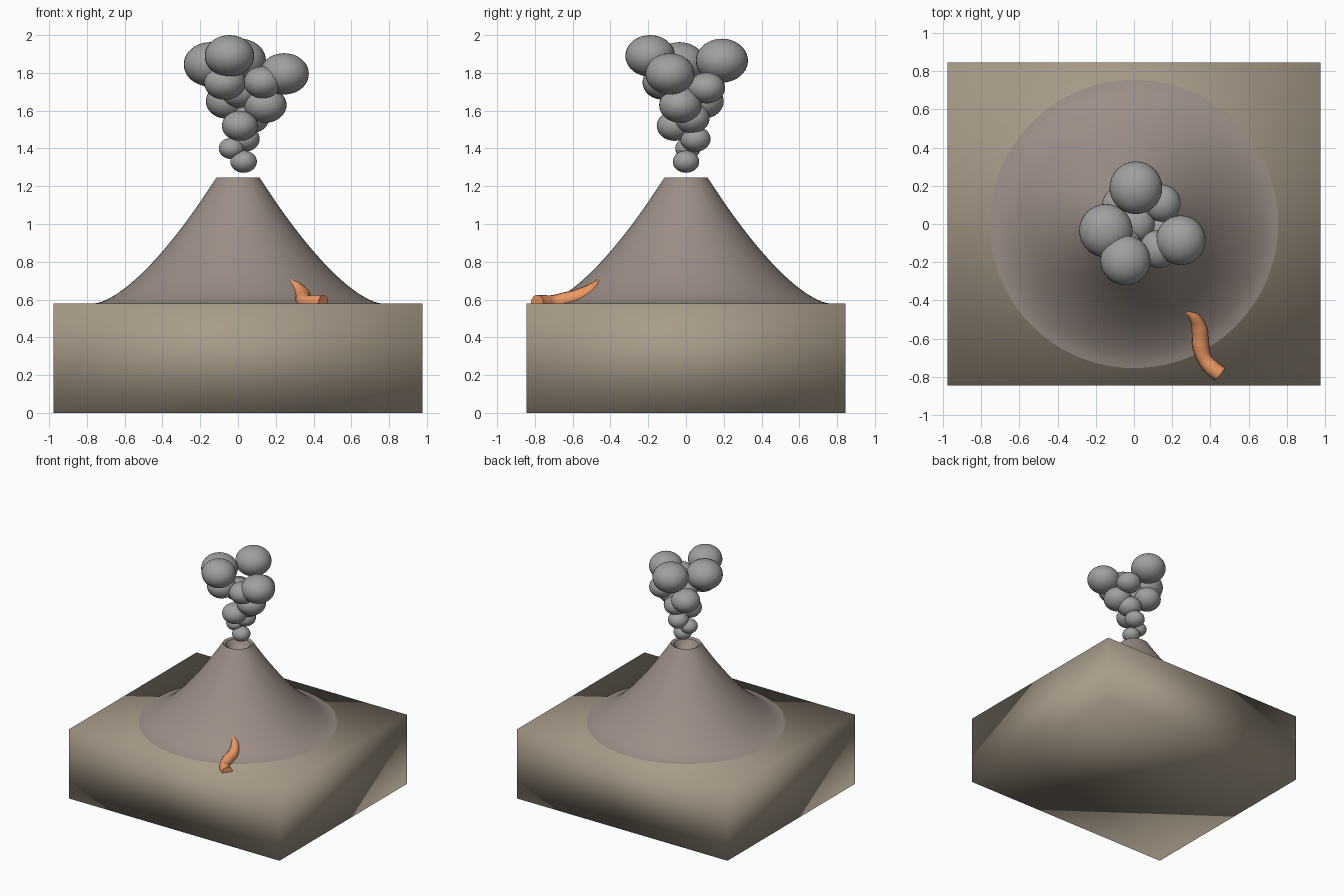
import bpy, bmesh, math
from mathutils import Vector

if "Cube" in bpy.data.objects:
    bpy.data.objects.remove(bpy.data.objects["Cube"])


def material(name, rgb):
    mat = bpy.data.materials.new(name)
    mat.diffuse_color = (*rgb, 1)
    mat.use_nodes = True
    mat.node_tree.nodes["Principled BSDF"].inputs["Base Color"].default_value = mat.diffuse_color
    return mat


def active_only(obj):
    bpy.ops.object.select_all(action='DESELECT')
    obj.select_set(True)
    bpy.context.view_layer.objects.active = obj


ground_mat = material("ground", (0.39, 0.33, 0.25))
rock_mat = material("rock", (0.33, 0.27, 0.24))
smoke_mat = material("smoke", (0.35, 0.35, 0.34))
lava_mat = material("lava", (0.85, 0.32, 0.13))

# Ground block, softly shaded
bpy.ops.mesh.primitive_cube_add(size=1, location=(0, 0, 0.29))
ground = bpy.context.object
ground.name = "ground_block"
ground.dimensions = (1.955, 1.69, 0.58)
bpy.ops.object.transform_apply(location=True, rotation=False, scale=True)
bpy.ops.object.shade_smooth()
ground.data.materials.append(ground_mat)

# Volcano cone: parabolic flank, steep rim and a shallow crater
FOOT, RIM, Z0, Z1 = 0.755, 0.115, 0.58, 1.245


def flank_z(r):
    t = min(max((FOOT - r) / (FOOT - RIM), 0), 1)
    return Z0 + (Z1 - Z0) * t ** 1.5


profile = [(FOOT, Z0 - 0.02)]
profile += [(r, flank_z(r)) for r in
            (FOOT + (RIM - FOOT) * i / 20 for i in range(21))]
profile += [(0.095, 1.235), (0.08, 1.20), (0.05, 1.17), (0, 1.16)]
bm = bmesh.new()
verts = [bm.verts.new((r, 0, z)) for r, z in profile]
edges = [bm.edges.new(pair) for pair in zip(verts, verts[1:])]
bmesh.ops.spin(bm, geom=verts + edges, axis=(0, 0, 1), cent=(0, 0, 0),
               angle=math.tau, steps=96)
bmesh.ops.remove_doubles(bm, verts=bm.verts, dist=0.0005)
bmesh.ops.recalc_face_normals(bm, faces=bm.faces)
mesh = bpy.data.meshes.new("volcano_cone")
bm.to_mesh(mesh)
bm.free()
cone = bpy.data.objects.new("volcano_cone", mesh)
bpy.context.collection.objects.link(cone)
mesh.materials.append(rock_mat)
active_only(cone)
bpy.ops.object.shade_smooth_by_angle(angle=math.radians(35))

# Smoke plume: slightly flattened puffs (x, y, z, radius)
puffs = [
    (0.03, 0.00, 1.33, 0.07), (-0.035, 0.01, 1.40, 0.067),
    (0.035, 0.05, 1.45, 0.08), (0.01, -0.06, 1.52, 0.095),
    (0.07, 0.03, 1.56, 0.095), (-0.06, 0.09, 1.65, 0.11),
    (0.145, -0.03, 1.63, 0.112), (-0.07, -0.12, 1.75, 0.11),
    (0.01, 0.00, 1.70, 0.10), (0.147, 0.11, 1.72, 0.097),
    (0.13, -0.13, 1.75, 0.10), (0.245, -0.085, 1.795, 0.13),
    (-0.147, -0.035, 1.845, 0.14), (0.01, 0.19, 1.865, 0.138),
    (-0.045, -0.19, 1.89, 0.131),
]
for i, (x, y, z, r) in enumerate(puffs, 1):
    bpy.ops.mesh.primitive_uv_sphere_add(segments=32, ring_count=20, radius=r,
                                         location=(x, y, z))
    puff = bpy.context.object
    puff.name = f"smoke_puff_{i:02d}"
    puff.scale.z = 0.84
    bpy.ops.object.shade_smooth()
    puff.data.materials.append(smoke_mat)

# Lava stream: tapered tube draped over the flank (x, y, z, radius)
path = [
    (0.27, -0.455, 0.70, 0.014), (0.315, -0.49, 0.662, 0.03),
    (0.342, -0.55, 0.622, 0.042), (0.35, -0.64, 0.595, 0.044),
    (0.372, -0.71, 0.585, 0.038), (0.41, -0.755, 0.583, 0.042),
    (0.452, -0.788, 0.583, 0.042),
]
curve = bpy.data.curves.new("lava_stream", 'CURVE')
curve.dimensions = '3D'
curve.bevel_depth = 1
curve.bevel_resolution = 4
curve.use_fill_caps = True
curve.resolution_u = 6
spline = curve.splines.new('BEZIER')
spline.bezier_points.add(len(path) - 1)
for point, (x, y, z, r) in zip(spline.bezier_points, path):
    point.co = Vector((x, y, z))
    point.radius = r
    point.handle_left_type = point.handle_right_type = 'AUTO'
lava = bpy.data.objects.new("lava_stream", curve)
bpy.context.collection.objects.link(lava)
curve.materials.append(lava_mat)
active_only(lava)
bpy.ops.object.convert(target='MESH')
bpy.ops.object.shade_smooth_by_angle(angle=math.radians(50))
